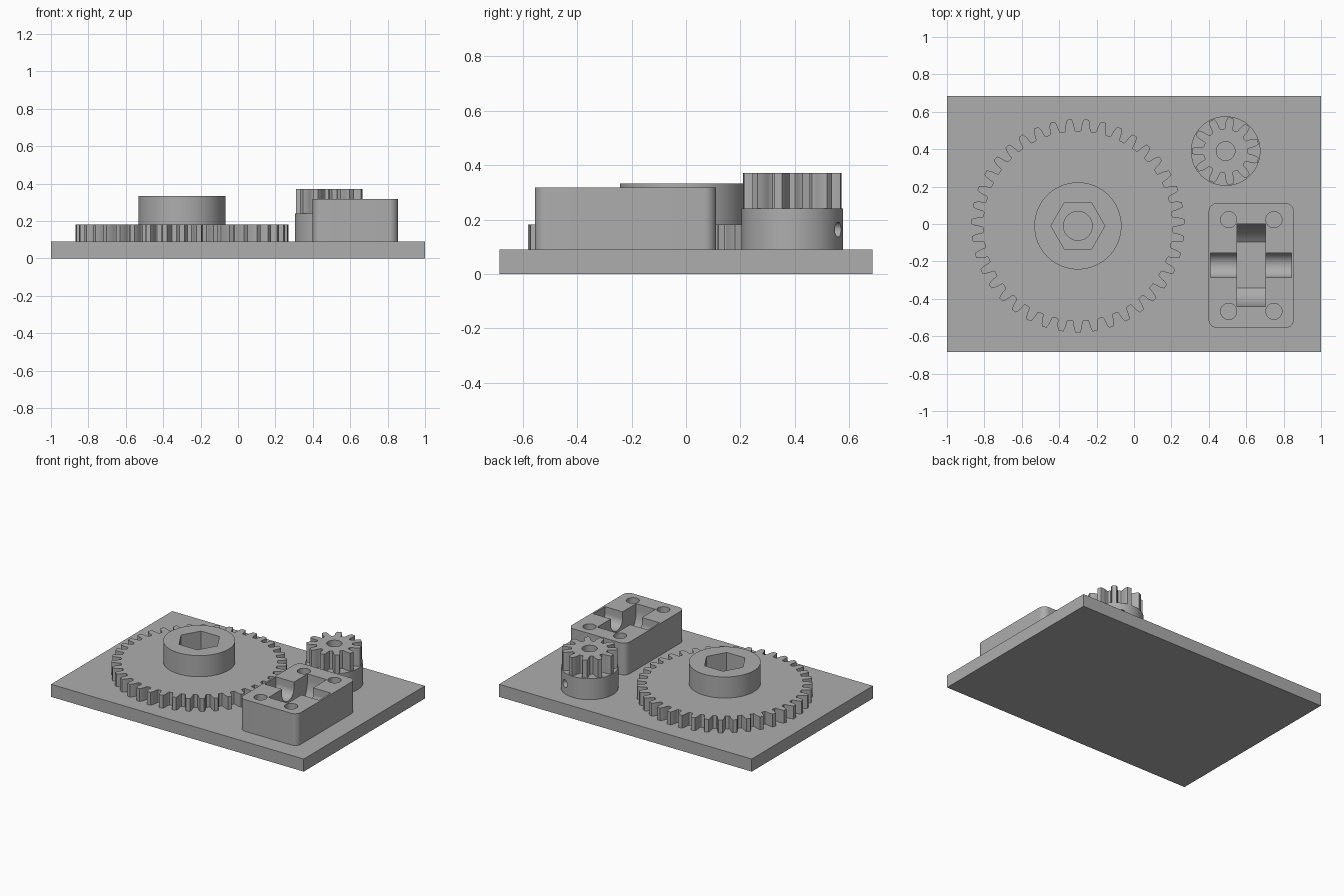
import bpy
import bmesh
from math import pi, sin, cos, radians
from mathutils import Matrix, Vector

cube = bpy.data.objects.get("Cube")
if cube:
    bpy.data.objects.remove(cube, do_unlink=True)

grey = bpy.data.materials.new("grey_plastic")
grey.use_nodes = True
colour = (0.42, 0.42, 0.42, 1)
grey.diffuse_color = colour
grey.node_tree.nodes["Principled BSDF"].inputs["Base Color"].default_value = colour

# Axis swap that turns a (u, v) profile extruded along w into (y, z) along x
ALONG_X = Matrix(((0, 0, 1, 0), (1, 0, 0, 0), (0, 1, 0, 0), (0, 0, 0, 1)))


def prism(name, points, low, high, matrix=Matrix()):
    """Extrude a closed counter-clockwise outline from low to high."""
    bm = bmesh.new()
    face = bm.faces.new([bm.verts.new((u, v, low)) for u, v in points])
    grown = bmesh.ops.extrude_face_region(bm, geom=[face], use_keep_orig=True)
    top = [g for g in grown["geom"] if isinstance(g, bmesh.types.BMVert)]
    bmesh.ops.translate(bm, vec=(0, 0, high - low), verts=top)
    bmesh.ops.transform(bm, matrix=matrix, verts=bm.verts)
    bmesh.ops.recalc_face_normals(bm, faces=bm.faces)
    mesh = bpy.data.meshes.new(name)
    bm.to_mesh(mesh)
    bm.free()
    mesh.materials.append(grey)
    obj = bpy.data.objects.new(name, mesh)
    bpy.context.collection.objects.link(obj)
    return obj


def arc(centre, radius, start=0.0, sweep=2 * pi, steps=64):
    """Points along an arc; a full turn leaves out the repeated end."""
    count = steps if sweep == 2 * pi else steps + 1
    angles = [start + sweep * i / steps for i in range(count)]
    return [(centre[0] + radius * cos(a), centre[1] + radius * sin(a)) for a in angles]


def gear_outline(centre, teeth, module, phase):
    """Teeth with curved flanks: (height in modules, half width in pitches)."""
    flank = [(-1.25, 0.36), (-1.1, 0.31), (-0.5, 0.275), (0, 0.25), (0.5, 0.205), (1, 0.14)]
    tooth = [(h, -w) for h, w in flank] + [(h, w) for h, w in reversed(flank)]
    points = []
    for i in range(teeth):
        for h, w in tooth:
            r = module * (teeth / 2 + h)
            a = phase + 2 * pi * (i + w) / teeth
            points.append((centre[0] + r * cos(a), centre[1] + r * sin(a)))
    return points


def trough(centre, radius, top):
    """U-shaped outline: a half circle below, straight walls above."""
    y, z = centre
    return arc(centre, radius, pi, pi, 32) + [(y + radius, top), (y - radius, top)]


def cut(obj, cutters):
    """Subtract the cutters from the object and discard them."""
    bpy.context.view_layer.objects.active = obj
    for cutter in cutters:
        cutter.hide_render = True
        mod = obj.modifiers.new("cut", 'BOOLEAN')
        mod.operation = 'DIFFERENCE'
        mod.solver = 'EXACT'
        mod.object = cutter
        bpy.ops.object.modifier_apply(modifier=mod.name)
        bpy.data.objects.remove(cutter, do_unlink=True)


def smooth(obj):
    bpy.ops.object.select_all(action='DESELECT')
    obj.select_set(True)
    bpy.context.view_layer.objects.active = obj
    bpy.ops.object.shade_smooth_by_angle(angle=radians(30))


PLATE = 0.09
MODULE = 0.0278

# Base plate
prism("base_plate", [(-1, -0.685), (1, -0.685), (1, 0.685), (-1, 0.685)], 0, PLATE)

# Large gear with a hub that holds a hexagonal nut pocket
big = (-0.3, -0.01)
large_gear = prism("large_gear", gear_outline(big, 39, MODULE, -pi / 2), PLATE, 0.182)
hub = prism("large_gear_hub", arc(big, 0.233), 0.182, 0.333)
cut(large_gear, [prism("bore_cutter", arc(big, 0.077), 0.05, 0.3)])
cut(hub, [prism("bore_cutter", arc(big, 0.077), 0.1, 0.4),
          prism("hex_cutter", arc(big, 0.144, steps=6), 0.2, 0.4)])

# Small gear standing on a round collar
small = (0.49, 0.39)
small_gear = prism("small_gear", gear_outline(small, 11, MODULE, pi), 0.24, 0.37)
collar = prism("small_gear_collar", arc(small, 0.186), PLATE, 0.24)
cut(small_gear, [prism("bore_cutter", arc(small, 0.05), 0.2, 0.4)])
radial = (Matrix.Translation((small[0], small[1], 0.163))
          @ Matrix.Rotation(radians(65.5), 4, 'Z') @ ALONG_X)
cut(collar, [prism("bore_cutter", arc(small, 0.05), 0.05, 0.3),
             prism("screw_cutter", arc((0, 0), 0.027, steps=32), 0.02, 0.25, radial)])

# Idler block with rounded corners
mid = Vector((0.627, -0.222))
half = Vector((0.228, 0.333))
corner = 0.045
outline = []
for k, (sx, sy) in enumerate([(1, 1), (-1, 1), (-1, -1), (1, -1)]):
    c = (mid.x + sx * (half.x - corner), mid.y + sy * (half.y - corner))
    outline += arc(c, corner, k * pi / 2, pi / 2, 10)
block = prism("idler_block", outline, PLATE, 0.317)

# Wheel pocket, axle trough and four screw holes in the block
axle = (-0.22, 0.272)
cutters = [prism("pocket_cutter", trough(axle, 0.22, 0.4), 0.55, 0.702, ALONG_X),
           prism("axle_cutter", trough(axle, 0.066, 0.4), 0.41, 0.842, ALONG_X)]
for sx in (-1, 1):
    for sy in (-1, 1):
        c = (mid.x + sx * 0.121, mid.y + sy * 0.245)
        cutters.append(prism("screw_cutter", arc(c, 0.043, steps=32), 0.05, 0.4))
cut(block, cutters)

for part in (large_gear, hub, small_gear, collar, block):
    smooth(part)
